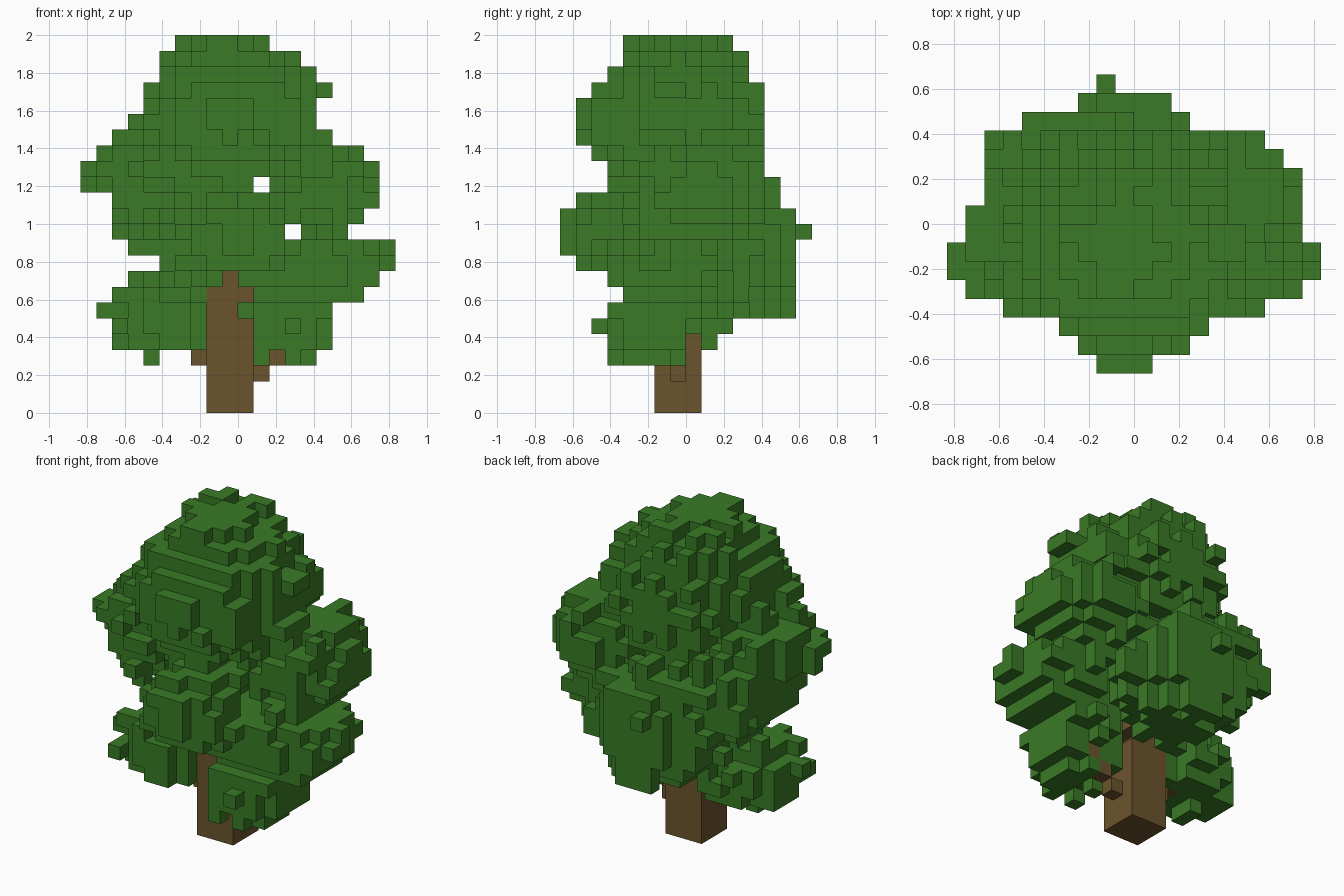
import bpy, bmesh, random
from mathutils import Vector
from math import floor

random.seed(4)
V = 1 / 12  # edge of one cube

if "Cube" in bpy.data.objects:
    bpy.data.objects.remove(bpy.data.objects["Cube"], do_unlink=True)


def material(name, color):
    mat = bpy.data.materials.new(name)
    mat.use_nodes = True
    mat.diffuse_color = color
    bsdf = next(n for n in mat.node_tree.nodes if n.type == 'BSDF_PRINCIPLED')
    bsdf.inputs["Base Color"].default_value = color
    bsdf.inputs["Roughness"].default_value = 1
    return mat


leaf_green = material("leaf green", (.041, .195, .019, 1))
bark_brown = material("bark brown", (.148, .088, .026, 1))

SIDES = [Vector(s) for s in ((1, 0, 0), (-1, 0, 0), (0, 1, 0),
                             (0, -1, 0), (0, 0, 1), (0, 0, -1))]


def neighbours(cell):
    return [tuple(int(a + b) for a, b in zip(cell, s)) for s in SIDES]


def build(name, cells, solid, mat):
    """Mesh the cube faces of the cells that do not touch a solid cell."""
    bm = bmesh.new()
    for cell in sorted(cells):
        mid = Vector(cell) + Vector((.5, .5, .5))
        for side, other in zip(SIDES, neighbours(cell)):
            if other in solid:
                continue
            u = Vector((side.y, side.z, side.x))
            v = side.cross(u)
            corners = [mid + (side + a * u + b * v) / 2
                       for a, b in ((-1, -1), (1, -1), (1, 1), (-1, 1))]
            bm.faces.new([bm.verts.new(c * V) for c in corners])
    bmesh.ops.remove_doubles(bm, verts=bm.verts, dist=V / 100)
    mesh = bpy.data.meshes.new(name)
    bm.to_mesh(mesh)
    bm.free()
    mesh.materials.append(mat)
    bpy.context.collection.objects.link(bpy.data.objects.new(name, mesh))


def limb(*points):
    """Cells along a bent line one cube thick."""
    cells = set()
    for a, b in zip(points, points[1:]):
        a, b = Vector(a), Vector(b)
        steps = int(max(abs(c) for c in b - a))
        for i in range(steps + 1):
            cells.add(tuple(floor(c + .5) for c in a.lerp(b, i / steps)))
    return cells


# Trunk and branches
trunk = {(x, y, z) for x in range(-2, 1) for y in range(-2, 1) for z in range(8)
         if z < 6 or z == 7 or x < 0}
trunk |= limb((-1, -1, 8), (-1, -1, 17))
branches = {
    "right_lower_branch": limb((-3, -1, 3), (-5, -1, 5)),
    "left_lower_branch": limb((1, -1, 2), (2, -1, 3), (4, -2, 5)),
    "left_upper_branch": limb((0, -1, 9), (2, 0, 11), (5, 1, 14)),
    "right_upper_branch": limb((-2, -1, 9), (-5, 0, 13)),
    "front_branch": limb((-1, -2, 8), (0, -5, 11)),
    "back_branch": limb((-1, 0, 7), (-1, 4, 10)),
}
wood = trunk.union(*branches.values())

# Outline of the foliage: width and depth per layer, width per depth row
WIDTH = [(-6, 5), (-8, 6), (-8, 6), (-9, 6), (-8, 8), (-7, 9), (-5, 10),
         (-7, 10), (-8, 7), (-8, 9), (-8, 9), (-10, 9), (-10, 9), (-10, 8),
         (-8, 6), (-7, 5), (-6, 5), (-6, 6), (-5, 5), (-5, 4), (-4, 2)]
DEPTH = [(-5, 0), (-5, 2), (-6, 3), (-6, 7), (-4, 7), (-5, 8), (-7, 7),
         (-8, 7), (-8, 8), (-8, 7), (-7, 7), (-5, 6), (-5, 5), (-7, 5),
         (-7, 5), (-7, 5), (-7, 5), (-6, 5), (-5, 4), (-4, 4), (-4, 3)]
PLAN = [(-2, 2), (-3, 3), (-4, 5), (-8, 7), (-9, 9), (-10, 10), (-10, 10),
        (-9, 9), (-9, 9), (-8, 9), (-8, 9), (-8, 8), (-8, 8), (-7, 3),
        (-3, 2), (-2, 1)]
GAPS = {(1, 14), (3, 11), (2, 3), (-3, 3), (-4, 3), (-5, 3)}  # no leaves here


def allowed(x, y, z):
    if not (3 <= z < 24 and -8 <= y < 8) or (x, z) in GAPS:
        return False
    # Keep the trunk and the upper branch in sight
    if -2 <= x < 1 and y < 1 and z < (9 if x == -1 else 8):
        return x == 0 and z == 6
    if 1 <= x < 3 and -4 <= y < 1 and 11 <= z < 13:
        return False
    spans = ((x, WIDTH[z - 3]), (y, DEPTH[z - 3]), (x, PLAN[y + 8]))
    return all(lo <= c < hi for c, (lo, hi) in spans)


# Leaf clumps: centre and radii in cubes
CLUMPS = {
    "crown": ((-.6, -.9, 18.7), (5.5, 5.8, 5.2)),
    "left_clump": ((5.3, 1, 14.1), (3.6, 3.8, 3.2)),
    "right_clump": ((-6, -.7, 14.4), (3.7, 3.8, 3.2)),
    "right_back_clump": ((-4.4, 2.2, 12.4), (3.5, 3.2, 3.2)),
    "front_clump": ((.2, -4.3, 11), (3.7, 3.4, 3)),
    "back_clump": ((-.7, 3.7, 10), (4.8, 3.9, 4)),
    "left_lower_clump": ((5.3, -1.6, 8.9), (4.5, 3.4, 3.2)),
    "left_bottom_clump": ((3.3, -2.5, 5.6), (2.8, 3.1, 2.8)),
    "right_lower_clump": ((-4.7, -.9, 5.8), (3.4, 3, 2.7)),
}


def clump(centre, radii):
    """Ellipsoid of cubes with a few loose cubes sticking out."""
    core, rim = set(), set()
    for x in range(-10, 10):
        for y in range(-8, 8):
            for z in range(3, 24):
                d = sum(((p + .5 - c) / r) ** 2
                        for p, c, r in zip((x, y, z), centre, radii))
                if d < 1.5 and allowed(x, y, z):
                    if d < 1:
                        core.add((x, y, z))
                    elif random.random() < .28:
                        rim.add((x, y, z))
    return core | {c for c in rim if any(n in core for n in neighbours(c))}


foliage, parts = set(), {}
for name, (centre, radii) in CLUMPS.items():
    parts[name] = clump(centre, radii) - foliage - wood
    foliage |= parts[name]

solid = foliage | wood
for name, cells in parts.items():
    build(name, cells, solid, leaf_green)
build("trunk", trunk, solid, bark_brown)
for name, cells in branches.items():
    build(name, cells - trunk, solid, bark_brown)
